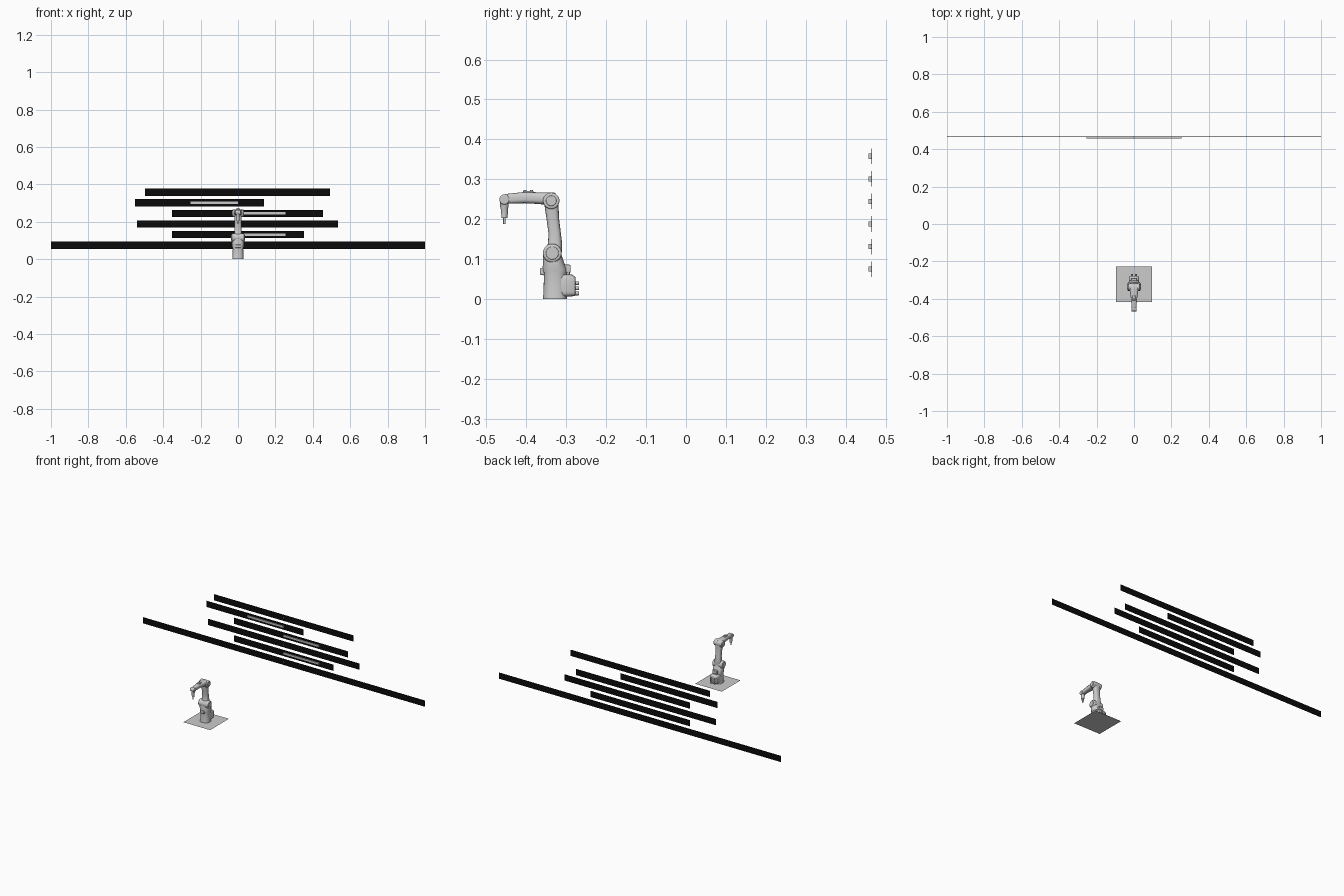
import bpy, bmesh, math
from mathutils import Vector

if "Cube" in bpy.data.objects:
    bpy.data.objects.remove(bpy.data.objects["Cube"])

black = bpy.data.materials.new("black_panel")
black.diffuse_color = (0.003, 0.003, 0.003, 1)
black.use_nodes = True
black.node_tree.nodes["Principled BSDF"].inputs["Base Color"].default_value = black.diffuse_color


def finish(name, bm, mat=None, bevel=0, smooth=True):
    bmesh.ops.recalc_face_normals(bm, faces=bm.faces)
    me = bpy.data.meshes.new(name)
    bm.to_mesh(me)
    bm.free()
    ob = bpy.data.objects.new(name, me)
    bpy.context.collection.objects.link(ob)
    if mat:
        me.materials.append(mat)
    if bevel:
        m = ob.modifiers.new("bevel", 'BEVEL')
        m.width, m.segments = bevel, 3
    if smooth:
        bpy.ops.object.select_all(action='DESELECT')
        ob.select_set(True)
        bpy.context.view_layer.objects.active = ob
        bpy.ops.object.shade_smooth_by_angle(angle=math.radians(35))
    return ob


def box(name, lo, hi, mat=None, bevel=0):
    bm = bmesh.new()
    bmesh.ops.create_cube(bm, size=1)
    for v in bm.verts:
        v.co = Vector([(lo[i] + hi[i]) / 2 + v.co[i] * (hi[i] - lo[i]) for i in range(3)])
    return finish(name, bm, mat, bevel, bevel > 0)


def loft(name, axis, sections, power=2.0, n=32):
    """Sections are (position on axis, centre, half depth, half width in x)."""
    bm = bmesh.new()
    rings = []
    for t, c, r, rx in sections:
        ring = []
        for i in range(n):
            a = 2 * math.pi * i / n
            ca, sa = math.cos(a), math.sin(a)
            x = math.copysign(abs(ca) ** (2 / power), ca) * rx
            d = c + math.copysign(abs(sa) ** (2 / power), sa) * r
            ring.append(bm.verts.new((x, d, t) if axis == 'z' else (x, t, d)))
        rings.append(ring)
    for a, b in zip(rings, rings[1:]):
        for i in range(n):
            j = (i + 1) % n
            bm.faces.new((a[i], a[j], b[j], b[i]))
    bm.faces.new(rings[0])
    bm.faces.new(rings[-1])
    return finish(name, bm)


def rod(name, p, q, r, bevel=0, n=32):
    p, q = Vector(p), Vector(q)
    bm = bmesh.new()
    bmesh.ops.create_cone(bm, cap_ends=True, segments=n, radius1=r, radius2=r, depth=(q - p).length)
    rot = (q - p).to_track_quat('Z', 'Y')
    for v in bm.verts:
        v.co = rot @ v.co + (p + q) / 2
    return finish(name, bm, None, bevel)


# ground plate
bm = bmesh.new()
bm.faces.new([bm.verts.new((x * 0.095, -0.323 + y * 0.095, 0)) for x, y in ((-1, -1), (1, -1), (1, 1), (-1, 1))])
finish("floor_plate", bm, smooth=False)

# wall of readout strips (left, right, bar value)
rows = [(-0.497, 0.492, 0), (-0.55, 0.139, -0.255), (-0.353, 0.455, 0.253),
        (-0.54, 0.535, 0), (-0.353, 0.353, 0.253), (-1, 1, 0)]
for i, (l, r, val) in enumerate(rows):
    z = 0.3575 - 0.0565 * i
    box(f"strip_{i + 1}", (l, 0.4645, z - 0.0195), (r, 0.4665, z + 0.0195), black)
    box(f"value_bar_{i + 1}", (min(val, -0.0005), 0.4575, z - 0.0065),
        (max(val, 0.0005), 0.4643, z + 0.0065))

# base column and swivel turret
Y = -0.328
loft("base_column", 'z', [(0, Y, .030, .030), (.006, Y, .030, .030), (.012, Y, .029, .029),
                          (.055, Y, .028, .028), (.068, Y, .029, .029)], 2.5)
loft("turret", 'z', [(.066, Y, .031, .031), (.076, Y - .001, .031, .032), (.088, -.331, .027, .033),
                     (.105, -.334, .024, .032), (.115, -.335, .022, .028)], 2.4)
box("turret_front_plate", (-.014, -.366, .060), (.014, -.345, .078), bevel=.004)

# rear connector housing with plugs
loft("rear_housing", 'y', [(-.318, .034, .026, .025), (-.305, .034, .028, .027), (-.285, .034, .027, .026),
                           (-.278, .032, .024, .024), (-.277, .032, .022, .022)], 5)
for i, z in enumerate((.014, .027, .040)):
    for x in (-.011, .011):
        rod(f"rear_plug_{i}", (x, -.28, z), (x, -.268, z), .0045, .001, 16)
for x in (-.012, 0, .012):
    rod("turret_plug", (x, -.295, .06), (x, -.295, .078), .004, .001, 16)
box("turret_rear_block", (-.016, -.307, .066), (.016, -.289, .086), bevel=.003)

# shoulder joint
rod("shoulder_hub", (-.034, -.335, .115), (.034, -.335, .115), .0235, .005)
for s in (-1, 1):
    rod("shoulder_cap", (s * .03, -.335, .115), (s * .0365, -.335, .115), .016, .002)

# upper arm
loft("upper_arm", 'z', [(.105, -.333, .021, .022), (.122, -.331, .020, .022), (.140, -.328, .0175, .020),
                        (.165, -.329, .0155, .018), (.20, -.3335, .0158, .018), (.225, -.336, .017, .020),
                        (.245, -.3375, .0185, .021), (.254, -.3375, .014, .018)], 3)

# elbow joint
rod("elbow_hub", (-.029, -.3375, .246), (.029, -.3375, .246), .0205, .004)
for s in (-1, 1):
    rod("elbow_cap", (s * .026, -.3375, .246), (s * .032, -.3375, .246), .013, .002)

# forearm tapering to the wrist
loft("forearm", 'y', [(-.326, .251, .013, .019), (-.332, .251, .0165, .023), (-.352, .252, .0155, .023),
                      (-.375, .253, .0145, .0195), (-.405, .254, .014, .016), (-.435, .252, .013, .0135),
                      (-.452, .251, .012, .012)], 3)
box("forearm_top_cover", (-.010, -.408, .264), (.010, -.382, .271), bevel=.002)
for y in (-.403, -.387):
    rod("forearm_fitting", (0, y, .266), (0, y, .2735), .004, .001, 16)

# wrist, flange and tool tip
W = -.455
rod("wrist_hub", (-.014, W, .2495), (.014, W, .2495), .0128, .003)
loft("wrist_stem", 'z', [(.245, W, .011, .011), (.232, W, .0105, .0105), (.226, W, .009, .009),
                         (.212, W, .009, .009)])
rod("tool_flange", (0, W, .214), (0, W, .203), .0075, .001)
rod("tool_tip", (0, W, .205), (0, W, .1875), .003, 0, 16)
